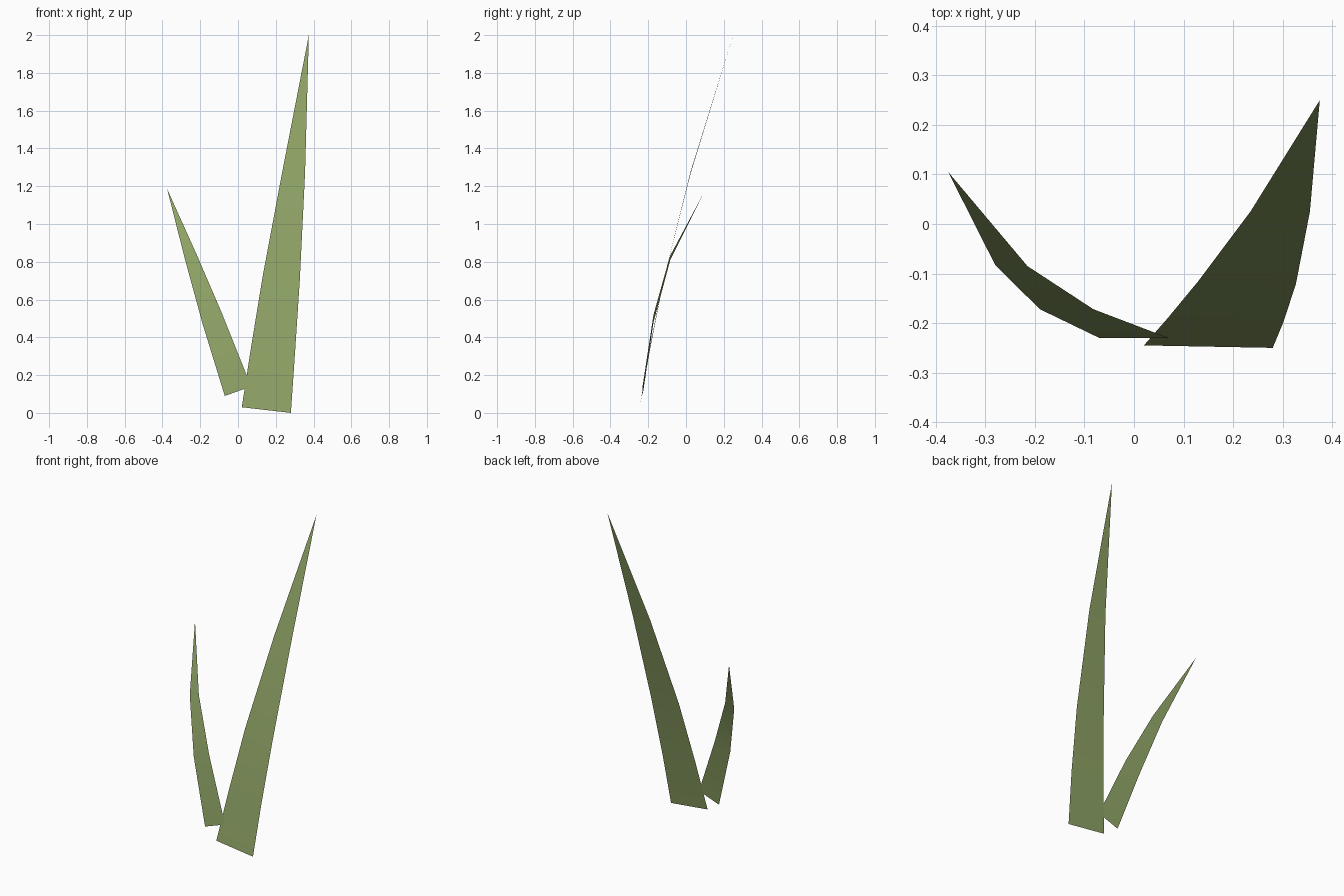
import bpy

if "Cube" in bpy.data.objects:
    bpy.data.objects.remove(bpy.data.objects["Cube"])

green = bpy.data.materials.new("leaf_green")
green.diffuse_color = (0.27, 0.36, 0.13, 1)
green.use_nodes = True
green.node_tree.nodes["Principled BSDF"].inputs["Base Color"].default_value = green.diffuse_color


def blade(name, rows, tip):
    """Thin single-sheet blade: rows of (left, right) edge points closing in a tip."""
    verts = [p for row in rows for p in row] + [tip]
    faces = [(i, i + 1, i + 3, i + 2) for i in range(0, 2 * len(rows) - 2, 2)]
    n = len(verts)
    faces.append((n - 3, n - 2, n - 1))
    mesh = bpy.data.meshes.new(name)
    mesh.from_pydata(verts, [], faces)
    mesh.materials.append(green)
    mesh.shade_smooth()
    obj = bpy.data.objects.new(name, mesh)
    bpy.context.collection.objects.link(obj)


# Tall blade, leaning right and bending back
blade("tall_grass_blade", [
    ((0.02, -0.245, 0.03), (0.28, -0.25, 0.0)),
    ((0.068, -0.19, 0.34), (0.302, -0.197, 0.32)),
    ((0.13, -0.115, 0.72), (0.327, -0.12, 0.70)),
    ((0.235, 0.025, 1.28), (0.355, 0.025, 1.27)),
], (0.375, 0.25, 2.0))

# Short blade, leaning left and bending back
blade("short_grass_blade", [
    ((-0.07, -0.23, 0.09), (0.07, -0.23, 0.14)),
    ((-0.19, -0.172, 0.48), (-0.082, -0.172, 0.52)),
    ((-0.28, -0.083, 0.81), (-0.215, -0.085, 0.83)),
], (-0.375, 0.105, 1.185))
